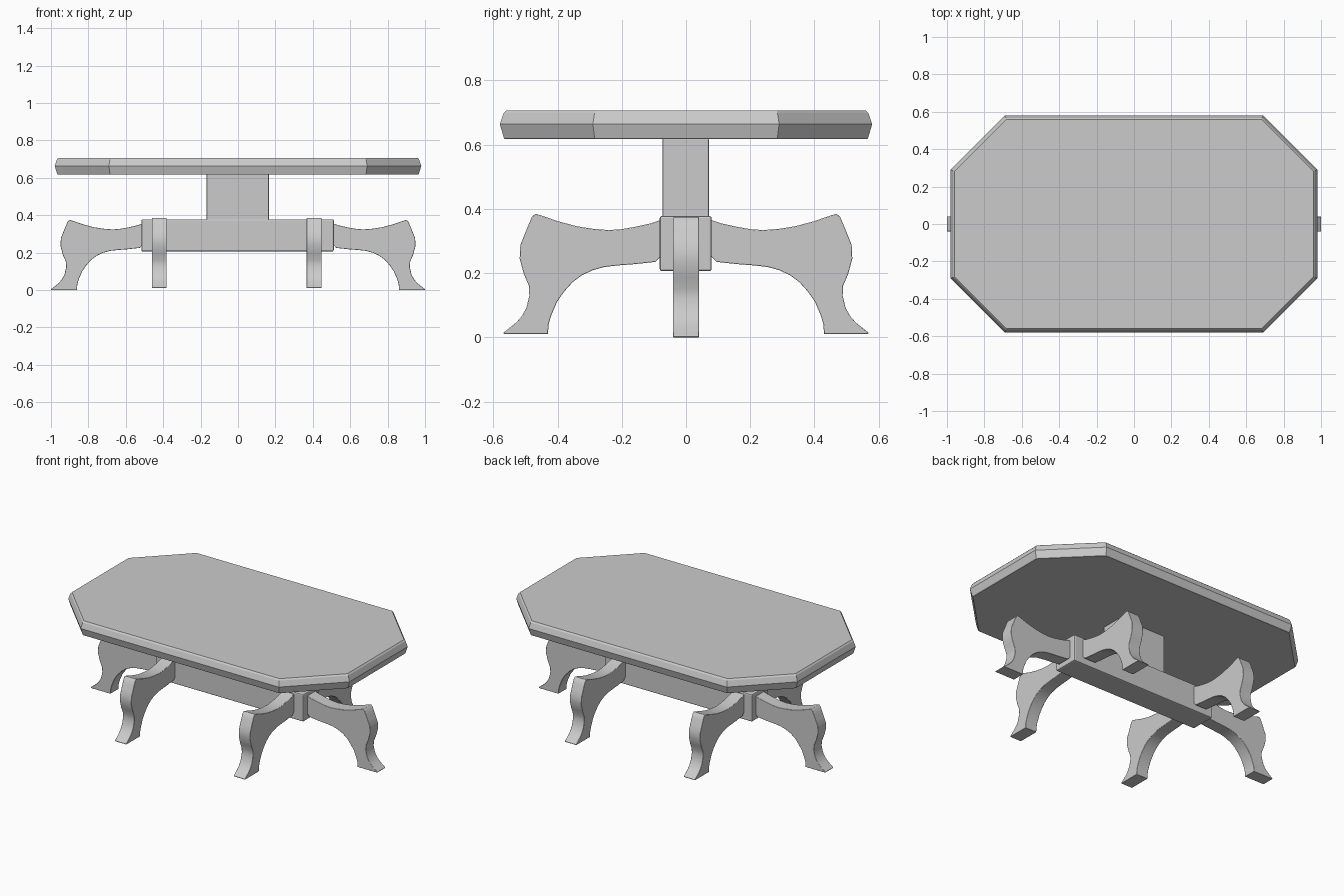
import bpy, bmesh, math

if "Cube" in bpy.data.objects:
    bpy.data.objects.remove(bpy.data.objects["Cube"])


def finish(name, bm, bevel=0.0, smooth=None):
    bmesh.ops.recalc_face_normals(bm, faces=bm.faces)
    mesh = bpy.data.meshes.new(name)
    bm.to_mesh(mesh)
    bm.free()
    ob = bpy.data.objects.new(name, mesh)
    bpy.context.collection.objects.link(ob)
    if bevel:
        mod = ob.modifiers.new("edge_bevel", 'BEVEL')
        mod.width = bevel
        mod.segments = 2
        mod.limit_method = 'ANGLE'
        mod.angle_limit = math.radians(50)
    if smooth:
        bpy.ops.object.select_all(action='DESELECT')
        ob.select_set(True)
        bpy.context.view_layer.objects.active = ob
        bpy.ops.object.shade_smooth_by_angle(angle=math.radians(smooth))
    return ob


def box(name, lo, hi, bevel):
    bm = bmesh.new()
    bmesh.ops.create_cube(bm, size=1)
    for v in bm.verts:
        for i in range(3):
            v.co[i] = lo[i] if v.co[i] < 0 else hi[i]
    return finish(name, bm, bevel)


# table top: octagonal rings stacked into an edge that is widest in the middle
def octagon(bm, z, inset):
    x, y, d = 0.98 - inset, 0.58 - inset, 0.29 - 0.586 * inset
    pts = [(x, y - d), (x - d, y), (d - x, y), (-x, y - d),
           (-x, d - y), (d - x, -y), (x - d, -y), (x, d - y)]
    return [bm.verts.new((px, py, z)) for px, py in pts]


bm = bmesh.new()
rings = [octagon(bm, z, i) for z, i in
         [(0.617, 0.017), (0.621, 0.013), (0.664, 0.0), (0.698, 0.012), (0.707, 0.020)]]
for a, b in zip(rings, rings[1:]):
    for i in range(8):
        j = (i + 1) % 8
        bm.faces.new((a[i], a[j], b[j], b[i]))
bm.faces.new(rings[0])
bm.faces.new(rings[-1])
finish("table_top", bm)

# pedestal block and long stretcher beam
box("pedestal", (-0.168, -0.073, 0.36), (0.165, 0.071, 0.62), 0.004)
box("stretcher_beam", (-0.516, -0.082, 0.206), (0.512, 0.080, 0.378), 0.007)

# scrolled leg outline (distance outward, height above the foot)
PROFILE = [(0.06, 0.362), (0.11, 0.345), (0.16, 0.334), (0.20, 0.327), (0.24, 0.324),
           (0.29, 0.328), (0.34, 0.336), (0.40, 0.352), (0.44, 0.366), (0.469, 0.375),
           (0.480, 0.365), (0.490, 0.342), (0.503, 0.310), (0.516, 0.278), (0.518, 0.235),
           (0.505, 0.187), (0.489, 0.150), (0.488, 0.120), (0.497, 0.082), (0.512, 0.055),
           (0.530, 0.035), (0.569, 0.004), (0.567, 0.0), (0.430, 0.0),
           (0.428, 0.030), (0.420, 0.058), (0.402, 0.100), (0.380, 0.132), (0.354, 0.161),
           (0.325, 0.183), (0.291, 0.199), (0.255, 0.209), (0.213, 0.214), (0.160, 0.218),
           (0.095, 0.225), (0.078, 0.243), (0.06, 0.246)]


def leg(name, centre, angle, shift, foot):
    bm = bmesh.new()
    c, s = math.cos(angle), math.sin(angle)
    sides = []
    for t in (-0.040, 0.040):
        sides.append([bm.verts.new((centre + (u + shift) * c - t * s,
                                    (u + shift) * s + t * c, z + foot))
                      for u, z in PROFILE])
    n = len(PROFILE)
    for i in range(n):
        j = (i + 1) % n
        bm.faces.new((sides[0][i], sides[0][j], sides[1][j], sides[1][i]))
    for f in sides:
        bm.faces.new(f)
    finish(name, bm, 0.003, 40)


# end legs along x, then two pairs of side legs along y
leg("right_end_leg", 0, 0, 0.431, 0.0)
leg("left_end_leg", 0, math.pi, 0.431, 0.0)
for side, x in (("left", -0.421), ("right", 0.407)):
    leg(side + "_back_leg", x, math.pi / 2, 0, 0.01)
    leg(side + "_front_leg", x, -math.pi / 2, 0, 0.01)
    # joint block where the side legs cross the beam
    box(side + "_leg_joint", (x - 0.04, -0.07, 0.24), (x + 0.04, 0.07, 0.374), 0.003)
